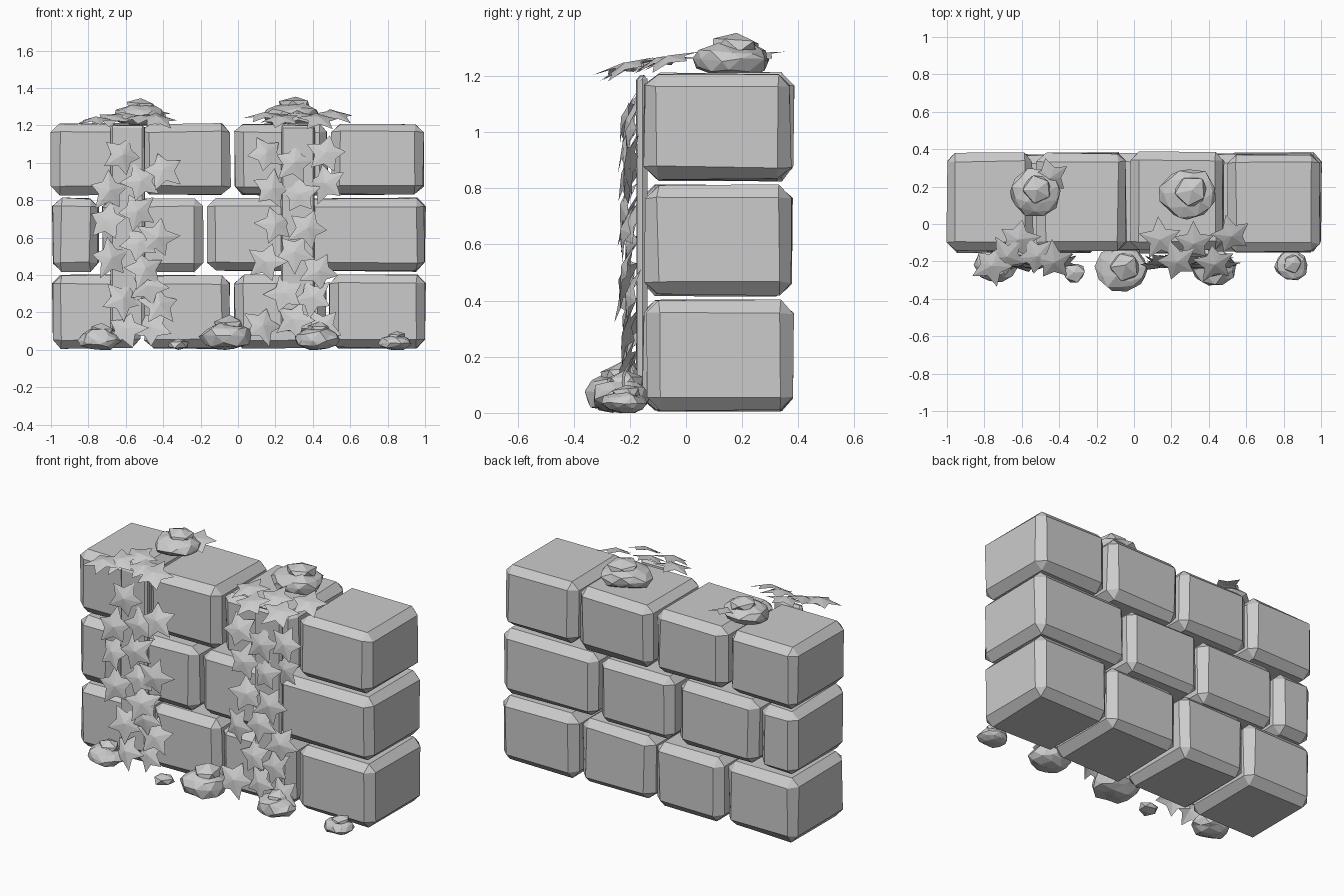
import bpy, bmesh, math, random
from mathutils import Matrix, Vector, Euler

random.seed(7)
if "Cube" in bpy.data.objects:
    bpy.data.objects.remove(bpy.data.objects["Cube"])

grey = bpy.data.materials.new("stone grey")
grey.use_nodes = True
grey.diffuse_color = (0.6, 0.6, 0.6, 1)
grey.node_tree.nodes["Principled BSDF"].inputs["Base Color"].default_value = grey.diffuse_color


def finish(bm, name):
    mesh = bpy.data.meshes.new(name)
    bm.to_mesh(mesh)
    bm.free()
    mesh.materials.append(grey)
    obj = bpy.data.objects.new(name, mesh)
    bpy.context.collection.objects.link(obj)


def jitter(verts, amount):
    for v in verts:
        v.co += Vector([random.uniform(-amount, amount) for _ in range(3)])


def block(name, x0, x1, y0, y1, z0, z1, bevel, wobble):
    bm = bmesh.new()
    size = Matrix.Diagonal((x1 - x0, y1 - y0, z1 - z0, 1))
    centre = Matrix.Translation(((x0 + x1) / 2, (y0 + y1) / 2, (z0 + z1) / 2))
    bmesh.ops.create_cube(bm, size=1, matrix=centre @ size)
    bmesh.ops.bevel(bm, geom=bm.edges[:], offset=bevel, segments=1, affect='EDGES')
    jitter(bm.verts, wobble)
    finish(bm, name)


def add_lump(bm, centre, size, detail):
    matrix = (Matrix.Translation(centre) @ Matrix.Diagonal((*size, 1))
              @ Matrix.Rotation(random.uniform(0, 3), 4, 'Z'))
    made = bmesh.ops.create_icosphere(bm, subdivisions=detail, radius=1, matrix=matrix)
    jitter(made["verts"], min(size) * 0.16)
    return made["verts"]


def rock(name, x, y, z, radius, height, detail=2):
    # wide faceted base with a smaller stone on top
    bm = bmesh.new()
    add_lump(bm, (x, y, z + height * 0.38), (radius, radius * 0.9, height * 0.42), detail)
    if detail > 1:
        add_lump(bm, (x + radius * 0.1, y + radius * 0.1, z + height * 0.7),
                 (radius * 0.6, radius * 0.6, height * 0.33), 1)
    for v in bm.verts:
        v.co.z = max(v.co.z, z)
    finish(bm, name)


def add_leaf(bm, place, tilt, yaw, radius):
    # five-pointed star with a raised centre and drooping tips
    turn = random.uniform(0, math.tau)
    matrix = Matrix.Translation(place) @ Euler((tilt, 0, yaw)).to_matrix().to_4x4()
    hub = bm.verts.new(matrix @ Vector((0, 0, radius * 0.16)))
    rim = []
    for i in range(10):
        r = radius * (random.uniform(0.9, 1.15) if i % 2 == 0 else 0.55)
        a = turn + i * math.tau / 10
        drop = -0.1 * radius if i % 2 == 0 else 0
        rim.append(bm.verts.new(matrix @ Vector((r * math.cos(a), r * math.sin(a), drop))))
    for i in range(10):
        bm.faces.new((hub, rim[i], rim[(i + 1) % 10]))


# Wall: three courses of chamfered bricks with staggered joints
courses = [
    ("bottom", 0.01, 0.40, [-0.99, -0.51, -0.03, 0.48, 1.0]),
    ("middle", 0.42, 0.81, [-0.99, -0.735, -0.175, 0.35, 1.0]),
    ("top", 0.83, 1.21, [-1.0, -0.53, -0.03, 0.49, 0.99]),
]
for label, low, high, joints in courses:
    for i, (left, right) in enumerate(zip(joints, joints[1:])):
        shift = random.uniform(-0.01, 0.01)
        block(f"{label}_brick_{i + 1}", left + 0.012 * (i > 0), right - 0.012 * (i < 3),
              shift - 0.145, shift + 0.375, low, high, 0.045, 0.005)

# Ivy: a flat stem strip against the wall, hanging leaves, and a spray on top
ivies = {
    "right": (-0.59, [(-.62, 1.04), (-.69, .85), (-.52, .9), (-.4, .96), (-.7, .69), (-.54, .74),
                      (-.43, .6), (-.68, .49), (-.53, .57), (-.5, .43), (-.62, .27), (-.48, .34),
                      (-.42, .24), (-.6, .11), (-.46, .12)],
              [(-.62, -.08), (-.76, -.22), (-.68, -.17), (-.52, -.17), (-.43, -.2), (-.45, .25)]),
    "left": (0.32, [(.15, 1.05), (.3, 1.0), (.47, 1.05), (.18, .86), (.33, .83), (.47, .89),
                    (.2, .67), (.37, .65), (.15, .47), (.3, .52), (.43, .42), (.25, .3),
                    (.4, .28), (.13, .13), (.3, .16), (.45, .12)],
             [(.14, -.08), (.32, -.1), (.52, -.06), (.23, -.2), (.43, -.21)]),
}
for side, (middle, hanging, spray) in ivies.items():
    block(f"{side}_ivy_stem", middle - 0.09, middle + 0.09, -0.175, -0.14, 0.1, 1.2, 0.012, 0.004)
    bm = bmesh.new()
    for x, z in hanging:
        add_leaf(bm, (x, random.uniform(-0.22, -0.195), z),
                 math.radians(random.uniform(68, 82)), random.uniform(-0.3, 0.3), 0.11)
    finish(bm, f"{side}_ivy_leaves")
    bm = bmesh.new()
    for x, y in spray:
        add_leaf(bm, (x, y, 1.25 + 0.16 * min(y + 0.1, 0.1)),
                 math.radians(random.uniform(8, 26)), (x - middle) * 2, 0.11)
    finish(bm, f"{side}_ivy_top_leaves")

# Rocks on the wall top and on the ground
rock("right_top_rock", -0.53, 0.17, 1.2, 0.14, 0.14)
rock("left_top_rock", 0.29, 0.16, 1.2, 0.155, 0.15)
rock("ground_rock_1", -0.74, -0.22, 0, 0.11, 0.14)
rock("ground_rock_2", -0.06, -0.24, 0, 0.14, 0.18)
rock("ground_rock_3", 0.42, -0.23, 0, 0.12, 0.15)
rock("ground_rock_4", 0.84, -0.22, 0, 0.09, 0.1)
rock("ground_pebble", -0.32, -0.26, 0, 0.065, 0.07, 1)
